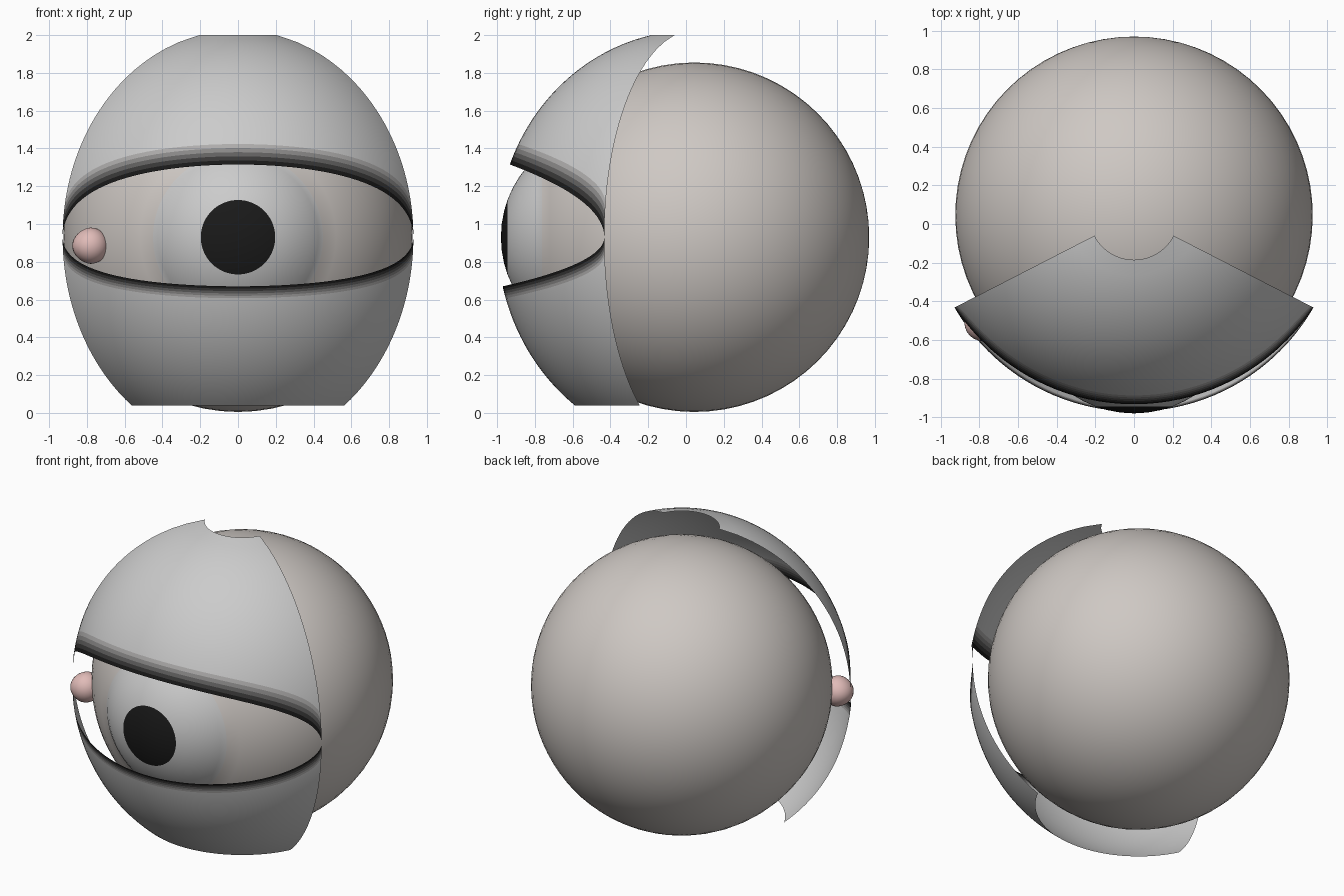
import bpy, bmesh
from math import sin, cos, pi, sqrt, radians

if "Cube" in bpy.data.objects:
    bpy.data.objects.remove(bpy.data.objects["Cube"])

CY, CZ, R = 0.045, 0.93, 0.925      # eyeball centre and radius


def material(name, r, g, b):
    m = bpy.data.materials.new(name)
    m.diffuse_color = (r, g, b, 1)
    m.use_nodes = True
    m.node_tree.nodes["Principled BSDF"].inputs["Base Color"].default_value = m.diffuse_color
    return m


def finish(bm, name, mats):
    bmesh.ops.recalc_face_normals(bm, faces=bm.faces)
    for f in bm.faces:
        f.smooth = True
    me = bpy.data.meshes.new(name)
    bm.to_mesh(me)
    bm.free()
    for m in mats:
        me.materials.append(m)
    ob = bpy.data.objects.new(name, me)
    bpy.context.collection.objects.link(ob)
    return ob


# Eyeball: one profile turned about the y axis, with a bulging cornea in front
def eyeball():
    mats = [material("pupil", 0.01, 0.01, 0.01), material("iris_light", 0.72, 0.73, 0.74),
            material("iris_dark", 0.65, 0.66, 0.67), material("iris_rim", 0.52, 0.52, 0.52),
            material("white_of_eye", 0.62, 0.58, 0.55)]
    seg = 64
    rim, front = 0.45, -0.98
    sag = (CY - sqrt(R * R - rim * rim)) - front
    rc = (rim * rim + sag * sag) / (2 * sag)
    prof = [(r, front + rc - sqrt(rc * rc - r * r))
            for r in (0.07, 0.14, 0.197, 0.26, 0.32, 0.38, 0.425, rim)]
    a0 = math_asin(rim / R)
    n = 30
    for i in range(1, n):
        a = a0 + (pi - a0) * i / n
        prof.append((R * sin(a), CY - R * cos(a)))
    bm = bmesh.new()
    rings = [[bm.verts.new((r * cos(2 * pi * k / seg), y, CZ + r * sin(2 * pi * k / seg)))
              for k in range(seg)] for r, y in prof]
    tip = bm.verts.new((0, front, CZ))
    back = bm.verts.new((0, CY + R, CZ))
    for k in range(seg):
        j = (k + 1) % seg
        bm.faces.new((tip, rings[0][k], rings[0][j])).material_index = 0
        bm.faces.new((back, rings[-1][j], rings[-1][k])).material_index = 4
        for i in range(len(rings) - 1):
            f = bm.faces.new((rings[i][k], rings[i + 1][k], rings[i + 1][j], rings[i][j]))
            f.material_index = 0 if i < 2 else 1 + (k // 2) % 2 if i < 6 else 3 if i < 7 else 4
    finish(bm, "eyeball", mats)


def math_asin(v):
    from math import asin
    return asin(v)


# Eyelid: thin shell turned about the vertical axis, elliptical opening, flat cut
def eyelid(name, opening, z_cut, height, dark):
    width, cols, half = 1.044, 56, radians(62.8)
    tones = [0.01, 0.04, 0.12, 0.25, 0.42, 0.6]
    mats = [material(name + "_edge_%d" % i, t, t * 0.98, t * 0.97) for i, t in enumerate(tones)]
    mats.append(material(name + "_skin", 0.8, 0.8, 0.8))
    nb = len(tones)
    steps = [dark * i / nb for i in range(nb)]
    steps += [dark + (1 - dark) * i / 24 for i in range(25)]
    bm = bmesh.new()
    grid = []
    for c in range(cols + 1):
        # columns crowd together toward the corners
        t = sin(pi / 2 * (2 * c / cols - 1))
        a = half * t
        z0 = CZ + opening * sqrt(max(0, 1 - t * t))
        col = []
        for s in steps:
            z = z0 + (z_cut - z0) * s
            r = width * sqrt(1 - ((z - CZ) / height) ** 2)
            col.append(bm.verts.new((r * sin(a), CY - r * cos(a), z)))
        grid.append(col)
    for c in range(cols):
        for i in range(len(steps) - 1):
            q = (grid[c][i], grid[c + 1][i], grid[c + 1][i + 1], grid[c][i + 1])
            f = bm.faces.new(q)
            f.material_index = min(i, nb)
    ob = finish(bm, name, mats)
    # make the shell face outward
    me = ob.data
    p = me.polygons[len(me.polygons) // 2]
    if p.normal.y > 0:
        me.flip_normals()


# Tear duct: small pink bead in the inner corner
def tear_duct():
    bm = bmesh.new()
    bmesh.ops.create_uvsphere(bm, u_segments=24, v_segments=16, radius=0.096)
    for v in bm.verts:
        taper = 1 + 1.2 * v.co.x
        v.co = (v.co.x - 0.782, v.co.y - 0.51, v.co.z * min(taper, 1.0) + 0.885)
    finish(bm, "tear_duct", [material("pink", 0.75, 0.5, 0.48)])


eyeball()
eyelid("upper_eyelid", 0.385, 2.0, 1.097, 0.19)
eyelid("lower_eyelid", -0.26, 0.04, 1.12, 0.12)
tear_duct()
